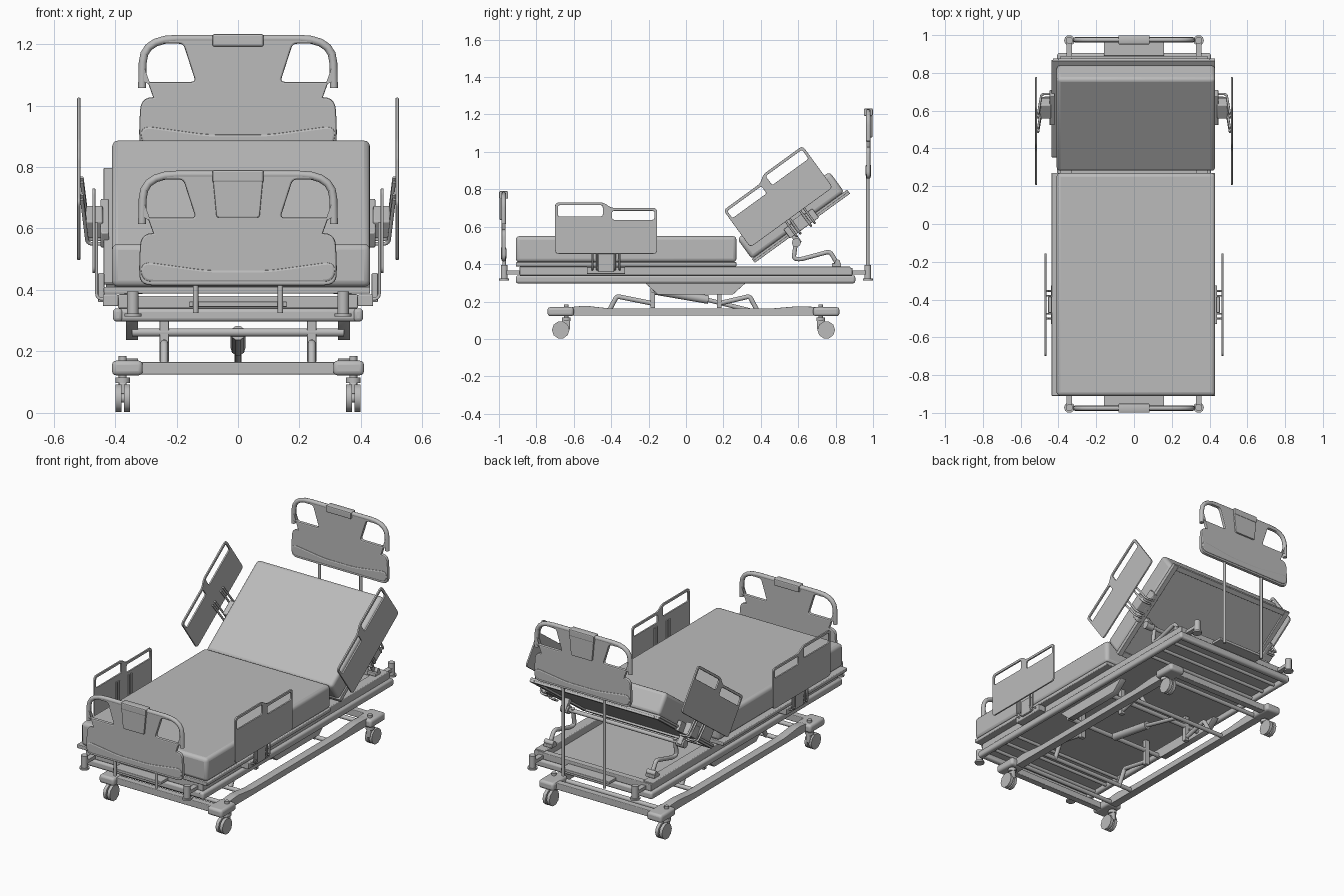
import bpy
from math import radians
from mathutils import Matrix, Vector

default_cube = bpy.data.objects.get("Cube")
if default_cube:
    bpy.data.objects.remove(default_cube, do_unlink=True)

grey = bpy.data.materials.new("light grey")
grey.use_nodes = True
grey.diffuse_color = (.5, .5, .5, 1)
grey.node_tree.nodes["Principled BSDF"].inputs["Base Color"].default_value = grey.diffuse_color

FLAT = Matrix.Identity(4)
# tilted space of the raised backrest: y runs up the deck, z out of it
TILT = Matrix.Translation((0, .365, .41)) @ Matrix.Rotation(radians(36), 4, "X")
SIDE = Matrix(((0, 0, 1, 0), (1, 0, 0, 0), (0, 1, 0, 0), (0, 0, 0, 1)))
UPRIGHT = Matrix.Rotation(radians(90), 4, "X")
SIDES = (("right", -1), ("left", 1))
ENDS = (("foot", -1), ("head", 1))


def add_object(name, mesh, space, bevel=0, segments=3):
    ob = bpy.data.objects.new(name, mesh)
    bpy.context.collection.objects.link(ob)
    mesh.materials.clear()
    mesh.materials.append(grey)
    ob.matrix_world = space
    if bevel:
        mod = ob.modifiers.new("Rounding", "BEVEL")
        mod.width, mod.segments = bevel, segments
    bpy.ops.object.select_all(action="DESELECT")
    ob.select_set(True)
    bpy.context.view_layer.objects.active = ob
    bpy.ops.object.shade_smooth_by_angle(angle=radians(40))
    return ob


def box(name, x, y, z, bevel=0, space=FLAT):
    corners = [(a, b, c) for a in sorted(x) for b in sorted(y) for c in sorted(z)]
    faces = [(0, 1, 3, 2), (4, 6, 7, 5), (0, 4, 5, 1), (2, 3, 7, 6), (0, 2, 6, 4), (1, 5, 7, 3)]
    mesh = bpy.data.meshes.new(name)
    mesh.from_pydata(corners, [], faces)
    return add_object(name, mesh, space, bevel)


def rounded(points, radius, closed):
    """Replace each corner with a short arc."""
    pts = [Vector(p) for p in points]
    out = []
    for i, p in enumerate(pts):
        if not radius or (not closed and i in (0, len(pts) - 1)):
            out.append(p)
            continue
        before, after = pts[i - 1] - p, pts[(i + 1) % len(pts)] - p
        a = p + before.normalized() * min(radius, before.length * .48)
        b = p + after.normalized() * min(radius, after.length * .48)
        for k in range(6):
            t = k / 5
            out.append(a * (1 - t) ** 2 + p * 2 * t * (1 - t) + b * t * t)
    return out


def curve_mesh(name, loops, closed, space, **settings):
    curve = bpy.data.curves.new(name, "CURVE")
    for key, value in settings.items():
        setattr(curve, key, value)
    for loop in loops:
        spline = curve.splines.new("POLY")
        spline.points.add(len(loop) - 1)
        for point, p in zip(spline.points, loop):
            point.co = (*p.to_3d(), 1)
        spline.use_cyclic_u = closed
    temp = bpy.data.objects.new(name + " path", curve)
    bpy.context.collection.objects.link(temp)
    graph = bpy.context.evaluated_depsgraph_get()
    mesh = bpy.data.meshes.new_from_object(temp.evaluated_get(graph))
    bpy.data.objects.remove(temp, do_unlink=True)
    return add_object(name, mesh, space)


def tube(name, points, radius, bend=0, space=FLAT):
    return curve_mesh(name, [rounded(points, bend, False)], False, space, dimensions="3D",
                      bevel_depth=radius, bevel_resolution=3, use_fill_caps=True)


def plate(name, loops, depth, space, edge=.002):
    return curve_mesh(name, loops, True, space, dimensions="2D", fill_mode="BOTH", offset=-edge,
                      extrude=depth / 2 - edge, bevel_depth=edge, bevel_resolution=1)


# mattress and deck, flat half
box("seat_mattress", (-.41, .43), (-.91, .27), (.41, .55), .02)
box("seat_deck", (-.437, .43), (-.91, .27), (.388, .41), .004)

# mattress and deck, raised half
box("back_mattress", (-.41, .43), (0, .61), (.02, .155), .02, TILT)
box("back_deck", (-.437, .43), (0, .63), (.008, .022), .003, TILT)
for name, s in SIDES:
    box(name + "_back_deck_rim", (s * .40, s * .43), (0, .63), (-.004, .01), .002, TILT)
for y in (.01, .61):
    box("back_deck_cross_rim", (-.4, .4), (y - .01, y + .02), (-.004, .01), .002, TILT)

# upper frame
box("frame_floor", (-.38, .38), (-.88, .88), (.325, .342))
for name, s in SIDES:
    box(name + "_frame_rail", (s * .33, s * .39), (-.89, .88), (.34, .386), .004)
    box(name + "_frame_bumper", (s * .375, s * .407), (-.91, .905), (.297, .34), .012)
    # tapered lift mount under the frame
    mount = [(-.22, .3), (.32, .3), (.25, .237), (-.15, .237)]
    plate(name + "_lift_mount", [rounded(mount, 0, True)], .04,
          Matrix.Translation((s * .345, 0, 0)) @ SIDE)
for name, s in ENDS:
    box(name + "_frame_end", (-.4, .4), (s * .87, s * .905), (.297, .34), .012)
    box(name + "_frame_top_bar", (-.39, .39), (s * .85, s * .89), (.34, .38), .004)
    box(name + "_board_bracket", (-.16, .16), (s * .89, s * .962), (.345, .362), .003)
    for y in (.6, .7, .8):
        tube(name + "_frame_slat", [(-.38, s * y, .315), (.38, s * y, .315)], .01)
    # accessory sockets at the corners
    for side, t in SIDES:
        x, y = t * .342, s * .972
        tube(side + "_" + name + "_socket", [(x, y, .318), (x, y, .395)], .019)
        tube(side + "_" + name + "_socket_flange", [(x, y, .313), (x, y, .323)], .028)
        box(side + "_" + name + "_socket_arm", (x - .015, x + .015), (s * .89, y), (.345, .365))


def end_board(name, s, base):
    """Moulded board with two hand holes and a centre grip."""
    space = Matrix.Translation((0, s * .975, base)) @ UPRIGHT
    # outline, with wide soft upper corners
    lower = [(-.316, .17), (-.322, .07), (-.32, 0), (.32, 0), (.322, .07), (.316, .17)]
    upper = [(.31, .365), (-.31, .365)]
    ring = rounded(lower, .04, True) + rounded([lower[-1]] + upper + [lower[0]], .11, False)[1:-1]
    holes = []
    for t in (-1, 1):
        hole = [(t * .303, .22), (t * .297, .344), (t * .178, .344), (t * .138, .22)]
        soft = rounded(hole, .015, True)
        soft[6:12] = rounded([hole[0], hole[1], hole[2]], .08, False)[1:-1]
        holes.append(soft)
    plate(name, [ring] + holes, .022, space, .006)
    # outer skirt along the bottom
    skirt = [(-.315, .01), (.315, .01), (.318, .08), (.1, .05), (-.1, .05), (-.318, .08)]
    plate(name + "_skirt", [rounded(skirt, .04, True)], .03, space, .008)
    # handle tube over the top
    rim = [(-.312, .2, 0), (-.308, .36, 0), (.308, .36, 0), (.312, .2, 0)]
    tube(name + "_handle", rim, .013, .11, space)
    # wrapped centre grip, long on the outside
    cap = [(-.083, .335), (.083, .335), (.083, .375), (-.083, .375)]
    plate(name + "_grip", [rounded(cap, .006, True)], .048, space, .006)
    panel = [(-.07, .22), (.07, .22), (.083, .36), (-.083, .36)]
    outside = Matrix.Translation((0, s * .009, 0)) @ space
    plate(name + "_grip_panel", [rounded(panel, .01, True)], .024, outside, .004)
    for t in (-1, 1):
        x, y = t * .138, s * .972
        tube(name + "_post", [(x, y, .325), (x, y, base + .03)], .009)


end_board("foot_board", -1, .415)
end_board("head_board", 1, .857)


def side_rail(name, space, x, y, z, flip):
    """Stepped guard panel with two grip slots; flip turns it end for end."""
    place = space @ Matrix.Translation((x, y, z)) @ SIDE
    outline = [(0, 0), (.545, 0), (.545, .275), (.285, .275), (.245, .245), (0, .245)]
    low_slot = [(.014, .182), (.24, .182), (.24, .23), (.014, .23)]
    high_slot = [(.29, .2), (.53, .2), (.53, .26), (.29, .26)]
    loops = [rounded([(u * flip, v) for u, v in loop], r, True)
             for loop, r in ((outline, .022), (low_slot, .012), (high_slot, .012))]
    plate(name, loops, .01, place)


for name, s in SIDES:
    side_rail(name + "_foot_guard", FLAT, s * .469, -.155, .455, -1)
    side_rail(name + "_head_guard", TILT, s * .518, .03, .077, 1)
    # foot guard hanger
    box(name + "_foot_guard_base", (s * .39, s * .44), (-.53, -.325), (.347, .385), .004)
    box(name + "_foot_guard_clamp", (s * .435, s * .455), (-.47, -.385), (.36, .455), .004)
    for y in (-.5, -.475, -.38, -.355):
        tube(name + "_foot_guard_rod",
             [(s * .4, y, .37), (s * .46, y, .37), (s * .46, y, .62)], .005, .02)
    # head guard hanger on the backrest
    box(name + "_head_guard_base", (s * .42, s * .447), (.23, .42), (-.01, .05), .004, TILT)
    box(name + "_head_guard_clamp", (s * .44, s * .495), (.28, .37), (-.01, .06), .006, TILT)
    for y in (.265, .29, .36, .385):
        tube(name + "_head_guard_rod",
             [(s * .44, y, -.02), (s * .49, y, -.02), (s * .508, y, .16)], .006, .02, TILT)

    # backrest lift crank
    x = s * .34
    tube(name + "_back_crank", [(x, .81, .4), (x, .77, .468), (x, .61, .425), (x, .575, .43),
                                (x, .59, .53)], .012, .02)
    box(name + "_back_crank_foot", (x - .03, x + .03), (.78, .83), (.386, .405), .004)
    tube(name + "_back_crank_pin", [(x - .03, .81, .41), (x + .03, .81, .41)], .015)
    tube(name + "_back_crank_hub", [(s * .36, .59, .515), (s * .41, .59, .515)], .024)
    box(name + "_back_crank_lug", (s * .37, s * .4), (.24, .27), (-.06, .01), .004, TILT)

    # lift legs between base and frame
    x = s * .24
    for end, post, elbow, foot in (("foot", -.178, -.37, -.42), ("head", .178, .34, .39)):
        box(name + "_" + end + "_leg_post", (x - .015, x + .015),
            (post - .013, post + .013), (.165, .325), .003)
        tube(name + "_" + end + "_leg_link",
             [(x, post, .19), (x, elbow, .228), (x, foot, .135)], .013, .015)

    # base rail
    rail = [(-.62, .17), (-.54, .178), (-.4, .162), (.45, .162), (.6, .175), (.72, .17),
            (.72, .125), (-.62, .125)]
    plate(name + "_base_rail", [rounded(rail, .02, True)], .05,
          Matrix.Translation((s * .35, 0, 0)) @ SIDE)

    # corner blocks and casters
    for end, block, stem, wheel in (("foot", -.67, -.64, -.67), ("head", .75, .72, .75)):
        part = name + "_" + end
        x = s * .375
        box(part + "_corner_block", (s * .31, s * .41), (block - .07, block + .07), (.122, .17), .014)
        tube(part + "_caster_stem", [(x, stem, .08), (x, stem, .185)], .013)
        tube(part + "_caster_collar", [(x, stem, .097), (x, stem, .115)], .024)
        box(part + "_caster_fork", (x - .012, x + .012), (stem - .02, stem + .02), (.05, .1), .006)
        for t in (-1, 1):
            tube(part + "_caster_wheel", [(x + t * .004, wheel, .048), (x + t * .023, wheel, .048)], .047)
        tube(part + "_caster_axle", [(x - .02, wheel, .048), (x + .02, wheel, .048)], .015)

# base cross members
for y in (-.69, .77):
    box("base_end_bar", (-.32, .32), (y - .02, y + .02), (.125, .165), .004)
for y in (-.6, -.42, .39, .69):
    tube("base_cross_tube", [(-.35, y, .14), (.35, y, .14)], .013)
for y in (-.178, .178):
    tube("lift_cross_tube", [(-.345, y, .262), (.345, y, .262)], .014)
tube("back_lift_shaft", [(-.4, .59, .515), (.4, .59, .515)], .012)

# lift motor arm under the frame
tube("lift_motor", [(0, -.17, .26), (0, .12, .21)], .024)
tube("lift_motor_rod", [(0, .1, .213), (0, .39, .14)], .012)
